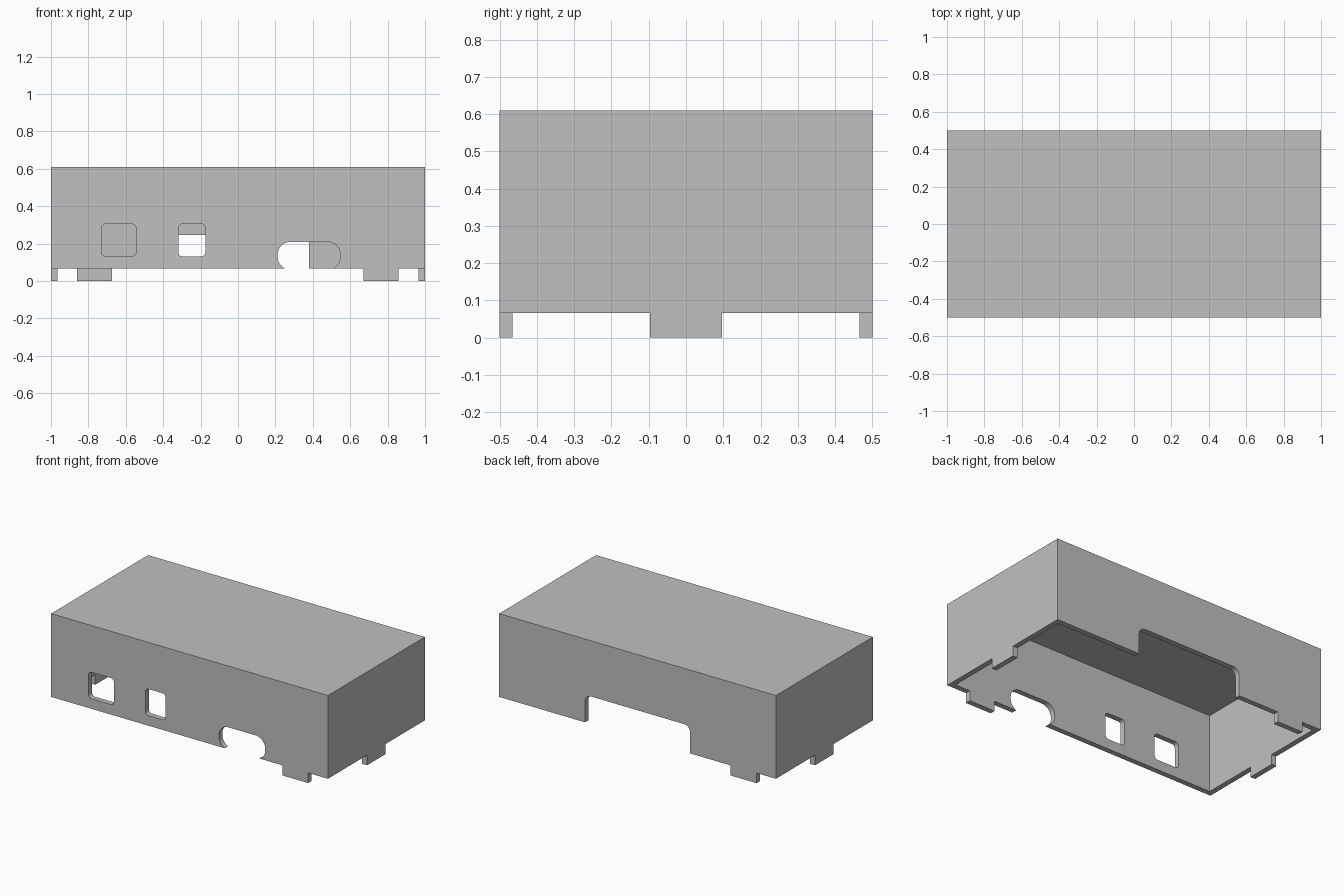
import bpy, bmesh, math

default = bpy.data.objects.get("Cube")
if default:
    bpy.data.objects.remove(default, do_unlink=True)

TOP, RIM, WALL = 0.61, 0.066, 0.035
HALF_X, HALF_Y = 1.0, 0.5

grey = bpy.data.materials.new("light grey plastic")
grey.use_nodes = True
colour = (0.53, 0.53, 0.53, 1)
grey.diffuse_color = colour
grey.node_tree.nodes["Principled BSDF"].inputs["Base Color"].default_value = colour


def make_object(name, bm):
    bmesh.ops.recalc_face_normals(bm, faces=bm.faces)
    mesh = bpy.data.meshes.new(name)
    bm.to_mesh(mesh)
    bm.free()
    mesh.materials.append(grey)
    obj = bpy.data.objects.new(name, mesh)
    bpy.context.collection.objects.link(obj)
    return obj


def box(name, x0, x1, y0, y1, z0, z1):
    bm = bmesh.new()
    bmesh.ops.create_cube(bm, size=1)
    for v in bm.verts:
        v.co.x = x1 if v.co.x > 0 else x0
        v.co.y = y1 if v.co.y > 0 else y0
        v.co.z = z1 if v.co.z > 0 else z0
    return make_object(name, bm)


def rounded_prism(name, x0, x1, z0, z1, radius, y0, y1, steps=10):
    """Rounded rectangle in the xz plane, extruded along y."""
    bm = bmesh.new()
    corners = [(x1 - radius, z1 - radius), (x0 + radius, z1 - radius),
               (x0 + radius, z0 + radius), (x1 - radius, z0 + radius)]
    ring = []
    for i, (cx, cz) in enumerate(corners):
        for s in range(steps + 1):
            a = (i + s / steps) * math.pi / 2
            ring.append(bm.verts.new((cx + radius * math.cos(a), y0, cz + radius * math.sin(a))))
    face = bm.faces.new(ring)
    made = bmesh.ops.extrude_face_region(bm, geom=[face])["geom"]
    bmesh.ops.translate(bm, vec=(0, y1 - y0, 0),
                        verts=[g for g in made if isinstance(g, bmesh.types.BMVert)])
    return make_object(name, bm)


def cut(target, cutter):
    """Subtract the cutter, apply, and discard it."""
    cutter.hide_render = True
    mod = target.modifiers.new("cut", "BOOLEAN")
    mod.operation, mod.solver, mod.object = "DIFFERENCE", "EXACT", cutter
    bpy.context.view_layer.objects.active = target
    bpy.ops.object.modifier_apply(modifier=mod.name)
    bpy.data.objects.remove(cutter, do_unlink=True)


# Hollow case, open underneath
case = box("case_cover", -HALF_X, HALF_X, -HALF_Y, HALF_Y, 0, TOP)
cut(case, box("cavity", WALL - HALF_X, HALF_X - WALL, WALL - HALF_Y, HALF_Y - WALL,
              -0.3, TOP - WALL))

# Trim the lower edge, sparing four locating tabs
trim = box("rim_trim", -1.2, 1.2, -0.7, 0.7, -0.2, RIM)
tabs = {
    "front_tab": (0.67, 0.857, -0.8, -0.4),
    "back_tab": (-0.86, -0.673, 0.4, 0.8),
    "left_tab": (0.9, 1.3, -0.096, 0.096),
    "right_tab": (-1.3, -0.9, -0.096, 0.096),
}
for name, extent in tabs.items():
    cut(trim, box(name, *extent, -0.3, 0.2))
cut(case, trim)

# Front ports: two windows and a rounded slot open at the rim
front = (-0.6, -0.4)
cut(case, rounded_prism("wide_port", -0.73, -0.545, 0.132, 0.305, 0.025, *front))
cut(case, rounded_prism("narrow_port", -0.318, -0.175, 0.132, 0.305, 0.02, *front))
cut(case, rounded_prism("slot_port", 0.212, 0.547, 0.06, 0.21, 0.07, *front))

# Wide rear opening
cut(case, rounded_prism("rear_opening", -0.38, 0.38, -0.2, 0.246, 0.045, 0.4, 0.6))
